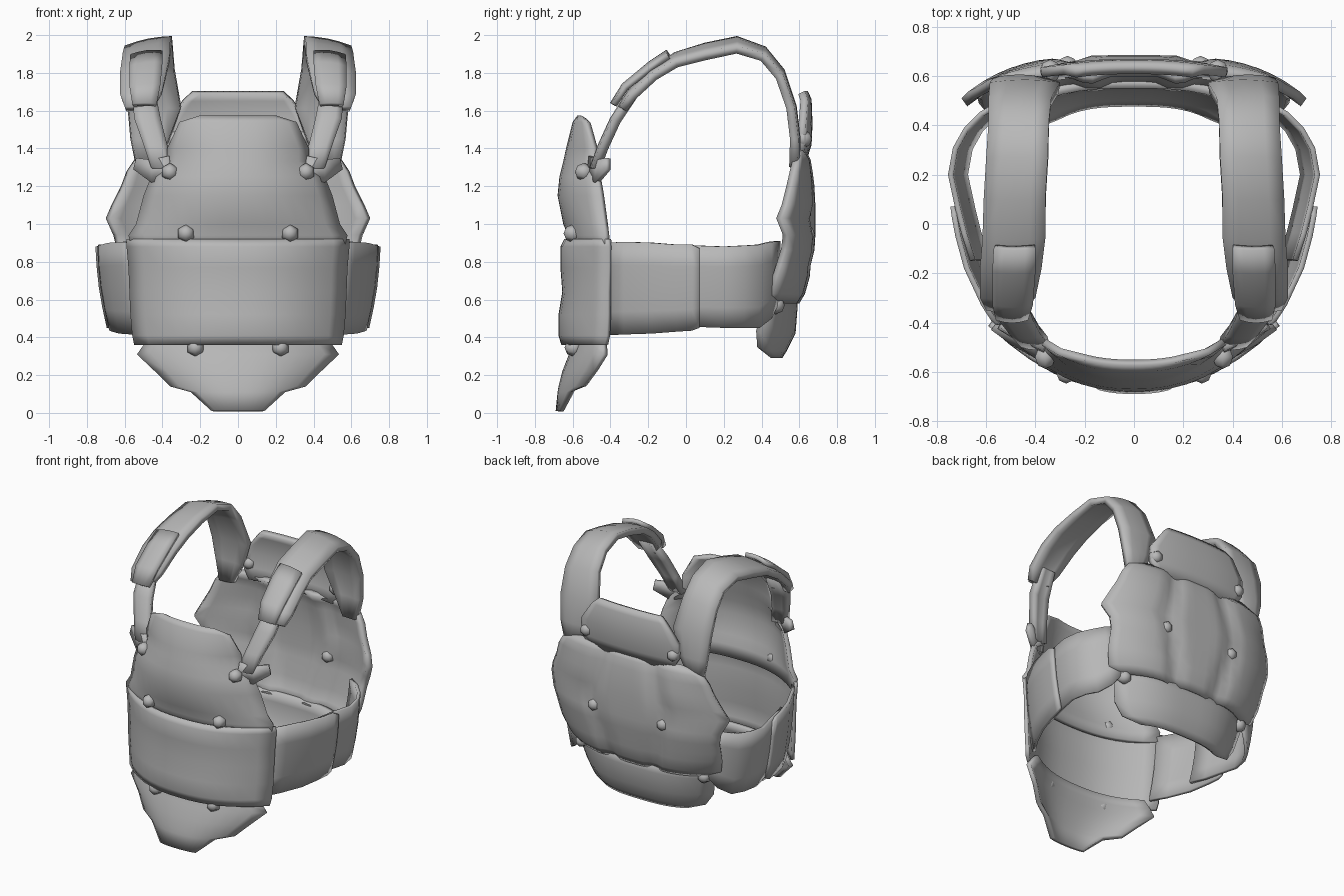
import bpy, bmesh, math

grey = bpy.data.materials.new("plain_grey")
grey.diffuse_color = (0.48, 0.48, 0.48, 1)


def finish(ob, angle=50):
    ob.data.materials.append(grey)
    bpy.ops.object.select_all(action='DESELECT')
    bpy.context.view_layer.objects.active = ob
    ob.select_set(True)
    bpy.ops.object.shade_smooth_by_angle(angle=math.radians(angle))


def sheet(name, grid, thick, mirror=False):
    """Surface through a grid of points, thickened inward."""
    bm = bmesh.new()
    vs = [[bm.verts.new(p) for p in row] for row in grid]
    for a, b in zip(vs, vs[1:]):
        for i in range(len(a) - 1):
            bm.faces.new((a[i], b[i], b[i + 1], a[i + 1]))
    me = bpy.data.meshes.new(name)
    bm.to_mesh(me)
    bm.free()
    ob = bpy.data.objects.new(name, me)
    bpy.context.collection.objects.link(ob)
    finish(ob)
    s = ob.modifiers.new("thickness", 'SOLIDIFY')
    s.thickness, s.offset = thick, -1
    if mirror:
        ob.modifiers.new("mirror", 'MIRROR')
    return ob


def plate(name, rows, thick=0.035, back=False, power=2.4, cols=14, dent=None):
    """Curved plate from rows of (z, half width, y at centre, y at edge)."""
    grid = []
    for z, hw, yc, ye in rows:
        row = []
        for i in range(cols + 1):
            t = (2 * i / cols - 1) * (-1 if back else 1)
            x = hw * t
            y = yc + (ye - yc) * abs(t) ** power
            row.append((x, y - (dent(x, z) if dent else 0), z))
        grid.append(row)
    return sheet(name, grid, thick)


def rivet(name, x, y, z, r=0.048):
    for s in (-1, 1):
        bpy.ops.mesh.primitive_uv_sphere_add(segments=6, ring_count=4, radius=r,
                                             location=(s * x, y, z),
                                             rotation=(math.pi / 2, 0, 0))
        ob = bpy.context.object
        ob.name = name
        finish(ob, 60)


# Front plates
plate("chest_plate", [
    (1.575, .20, -.575, -.555), (1.54, .31, -.60, -.53), (1.40, .375, -.635, -.49),
    (1.33, .375, -.65, -.49), (1.25, .46, -.67, -.47), (1.15, .50, -.68, -.455),
    (1.0, .54, -.65, -.435), (.94, .58, -.625, -.43), (.86, .56, -.62, -.43)], thick=0.03)
plate("front_belt", [
    (.92, .59, -.645, -.415), (.88, .59, -.665, -.41), (.77, .58, -.665, -.41),
    (.64, .575, -.655, -.415), (.52, .57, -.675, -.415), (.41, .56, -.675, -.42),
    (.36, .55, -.66, -.43)], thick=0.025)
plate("groin_plate", [
    (.41, .46, -.59, -.45), (.36, .50, -.60, -.44), (.31, .535, -.62, -.44),
    (.22, .44, -.655, -.49), (.14, .36, -.675, -.55), (.11, .25, -.68, -.61),
    (.01, .14, -.69, -.675)], thick=0.03)


# Back plates, with quilting grooves around the centre panel
def quilt(x, z):
    w = 0.27 - 0.25 * abs(z - 1.02)
    side = math.exp(-((abs(x) - w) / 0.05) ** 2)
    seam = math.exp(-((z - 1.03) / 0.04) ** 2) * (0.5 if abs(x) > w else 0)
    return 0.03 * min(1, side + seam)


plate("back_plate", [
    (1.39, .40, .635, .61), (1.34, .55, .66, .60), (1.28, .59, .67, .585),
    (1.2, .62, .68, .565), (1.1, .67, .685, .54), (1.03, .70, .685, .525),
    (.94, .66, .685, .545), (.86, .64, .68, .535), (.78, .635, .66, .51),
    (.72, .63, .655, .49), (.63, .60, .63, .46), (.58, .55, .60, .44)],
    thick=0.04, back=True, cols=24, dent=quilt, power=3.6)
plate("neck_plate", [
    (1.705, .24, .645, .63), (1.66, .29, .665, .645), (1.53, .38, .67, .635),
    (1.42, .38, .665, .63), (1.34, .33, .64, .62)], thick=0.04, back=True)
plate("tail_plate", [
    (.62, .53, .59, .455), (.55, .53, .59, .43), (.42, .50, .58, .40),
    (.33, .44, .535, .405), (.29, .32, .51, .45)], thick=0.04, back=True, power=3)


# Side belts: (x, y, top z, bottom z), leaning in toward the bottom
def side_belt(name, path, thick=0.022):
    grid = []
    for k in range(5):
        f = k / 4
        bulge = 0.012 * math.sin(math.pi * f)
        grid.append([(x - 0.06 * f + bulge, y, t + (b - t) * f) for x, y, t, b in path])
    sheet(name, grid, thick, mirror=True)


side_belt("side_belt_front", [
    (.555, -.43, .90, .41), (.62, -.33, .905, .415), (.69, -.18, .90, .42),
    (.725, -.05, .89, .43), (.74, .03, .89, .435), (.745, .07, .87, .45)])
side_belt("side_belt_rear", [
    (.665, -.15, .87, .46), (.70, -.04, .88, .455),
    (.725, .06, .885, .455), (.755, .20, .88, .45), (.735, .31, .885, .45),
    (.69, .39, .89, .45), (.625, .455, .905, .50), (.55, .50, .91, .60)])


# Shoulder straps: (y, z, inner x, outer x, drop of outer edge)
def strap(name, path, thick, lift=0):
    grid = []
    for y, z, xi, xo, drop in path:
        row = []
        for i in range(5):
            f = i / 4
            off = 0.012 * math.sin(math.pi * f) + lift
            dy, dz = y - 0.15, z - 1.45
            n = math.hypot(dy, dz)
            row.append((xo + (xi - xo) * f, y + dy / n * off,
                        z - drop * (1 - f) + dz / n * off))
        grid.append(row)
    sheet(name, grid, thick, mirror=True)


strap("shoulder_strap", [
    (-.35, 1.62, .45, .60, 0), (-.30, 1.71, .40, .625, .02), (-.18, 1.83, .375, .625, .03),
    (-.06, 1.91, .36, .615, .04), (.10, 1.96, .36, .61, .05), (.27, 1.995, .35, .60, .05),
    (.42, 1.94, .345, .59, .04), (.515, 1.82, .335, .59, .03), (.575, 1.62, .30, .585, 0),
    (.595, 1.45, .36, .57, 0), (.59, 1.30, .43, .54, 0)], 0.045)
strap("strap_pad", [
    (-.37, 1.63, .43, .56, 0), (-.31, 1.73, .41, .575, .01), (-.18, 1.84, .40, .575, .02),
    (-.09, 1.90, .40, .57, .02)], 0.03, lift=0.022)
strap("strap_lower", [
    (-.50, 1.30, .34, .46, 0), (-.455, 1.42, .375, .50, 0), (-.39, 1.56, .41, .55, 0),
    (-.29, 1.71, .44, .56, 0)], 0.05)

# Tabs joining the straps to the chest
sheet("strap_tab", [[(.37, -.515, 1.36), (.46, -.475, 1.34), (.54, -.425, 1.35)],
                    [(.36, -.53, 1.24), (.46, -.485, 1.22), (.555, -.425, 1.29)]],
      0.03, mirror=True)

# Rivets
rivet("chest_rivet_upper", .36, -.54, 1.275)
rivet("chest_rivet_lower", .275, -.60, .95)
rivet("groin_rivet", .225, -.595, .345)
rivet("back_rivet_upper", .34, .62, 1.45)
rivet("back_rivet_middle", .27, .635, .945)
rivet("back_rivet_lower", .48, .475, .57)
